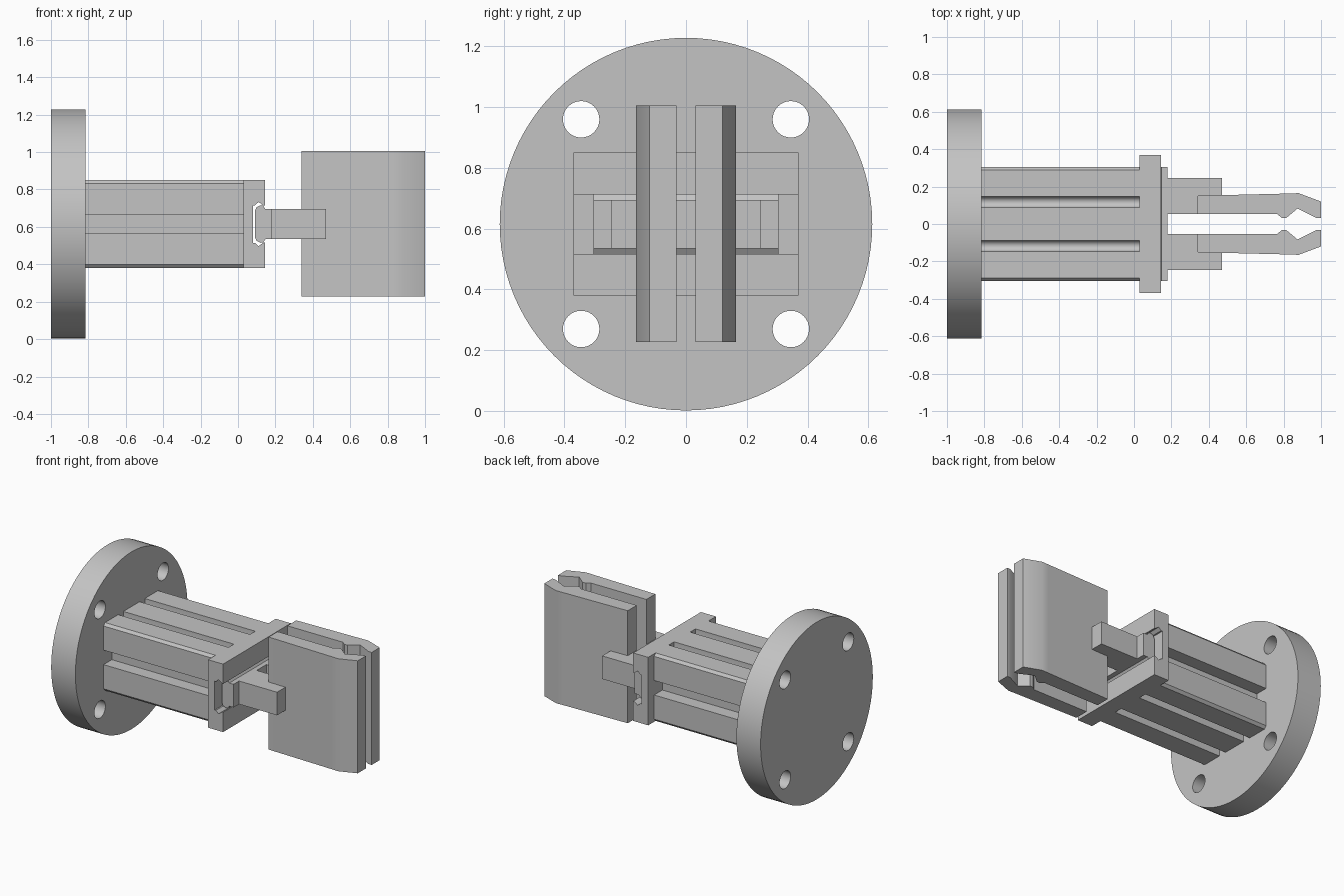
import bpy, bmesh
from math import sin, cos, pi, radians
from mathutils import Vector

if "Cube" in bpy.data.objects:
    bpy.data.objects.remove(bpy.data.objects["Cube"])

MID = 0.615  # height of the main axis

metal = bpy.data.materials.new("light grey metal")
metal.use_nodes = True
grey = (0.55, 0.55, 0.55, 1)
metal.diffuse_color = grey
metal.node_tree.nodes["Principled BSDF"].inputs["Base Color"].default_value = grey


def circle(cy, cz, r, n):
    return [(cy + r * cos(2 * pi * i / n), cz + r * sin(2 * pi * i / n)) for i in range(n)]


def prism(name, loops, start, end, place):
    """Fill an outline (later loops are holes) and extrude it from start to end."""
    bm = bmesh.new()
    edges = []
    for loop in loops:
        vs = [bm.verts.new(place(a, b, start)) for a, b in loop]
        edges += [bm.edges.new((v, vs[i - 1])) for i, v in enumerate(vs)]
    if len(loops) == 1:
        bm.faces.new(vs)
    else:
        bmesh.ops.triangle_fill(bm, use_beauty=True, edges=edges)
    ext = bmesh.ops.extrude_face_region(bm, geom=bm.faces[:], use_keep_orig=True)
    shift = Vector(place(0, 0, end)) - Vector(place(0, 0, start))
    bmesh.ops.translate(bm, vec=shift, verts=[g for g in ext["geom"] if isinstance(g, bmesh.types.BMVert)])
    bmesh.ops.recalc_face_normals(bm, faces=bm.faces[:])
    mesh = bpy.data.meshes.new(name)
    bm.to_mesh(mesh)
    bm.free()
    mesh.materials.append(metal)
    ob = bpy.data.objects.new(name, mesh)
    bpy.context.collection.objects.link(ob)
    bpy.ops.object.select_all(action="DESELECT")
    ob.select_set(True)
    bpy.context.view_layer.objects.active = ob
    bpy.ops.object.shade_smooth_by_angle(angle=radians(30))
    return ob


# Ways to place a 2D outline: extruded along x, y or z
def along_x(y, z, x):
    return (x, y, z + MID)


def along_y(x, z, y):
    return (x, y, z + MID)


def along_z(x, y, z):
    return (x, y, z)


def mirrored(half):
    """Close an upper half outline with its reflection below the axis."""
    return half + [(a, -b) for a, b in reversed(half)]


# Round mounting flange with four bolt holes
holes = [circle(sy * 0.345, sz * 0.345, 0.06, 32) for sy in (-1, 1) for sz in (-1, 1)]
prism("mounting_flange", [circle(0, 0, 0.613, 96)] + holes, -1, -0.815, along_x)

# Body: chamfered block, round-bottomed grooves above and below, one slot per side
top = 0.235
W = 0.305
half = [(-W + 0.09, 0.05), (-W, 0.05), (-W, top - 0.018), (-W + 0.016, top)]
for gy in (-0.117, 0.117):
    r = 0.029
    arc = [(gy - r * cos(pi * i / 10), top - 0.035 - r * sin(pi * i / 10)) for i in range(11)]
    half += [(gy - r, top)] + arc + [(gy + r, top)]
half += [(W - 0.016, top), (W, top - 0.018), (W, 0.05), (W - 0.09, 0.05)]
prism("grooved_body", [mirrored(half)], -0.815, 0.03, along_x)

# Guide head with a shaped track open to the right
track = [(0.03, top), (0.145, top), (0.145, 0.098), (0.135, 0.1),
         (0.11, 0.118), (0.09, 0.1), (0.08, 0.1), (0.08, 0.07)]
prism("guide_head", [mirrored(track)], -0.37, 0.37, along_y)

# Slider that sits in the track
slider = [(0.09, 0.07), (0.1, 0.09), (0.12, 0.1), (0.135, 0.098), (0.147, 0.08), (0.18, 0.08)]
prism("track_slider", [mirrored(slider)], -0.305, 0.305, along_y)

# Two jaws: an arm and a tall pad with a notched tip
arm = [(0.175, 0.053), (0.47, 0.053), (0.47, 0.245), (0.175, 0.245)]
pad = [(0.34, 0.053), (0.765, 0.053), (0.79, 0.033), (0.815, 0.033), (0.875, 0.083),
       (0.975, 0.033), (1, 0.031), (1, 0.12), (0.88, 0.165), (0.83, 0.163), (0.34, 0.151)]
for side, s in (("left", 1), ("right", -1)):
    prism(side + "_jaw_arm", [[(x, s * y) for x, y in arm]], MID - 0.08, MID + 0.08, along_z)
    prism(side + "_jaw_pad", [[(x, s * y) for x, y in pad]], 0.228, 1.006, along_z)
